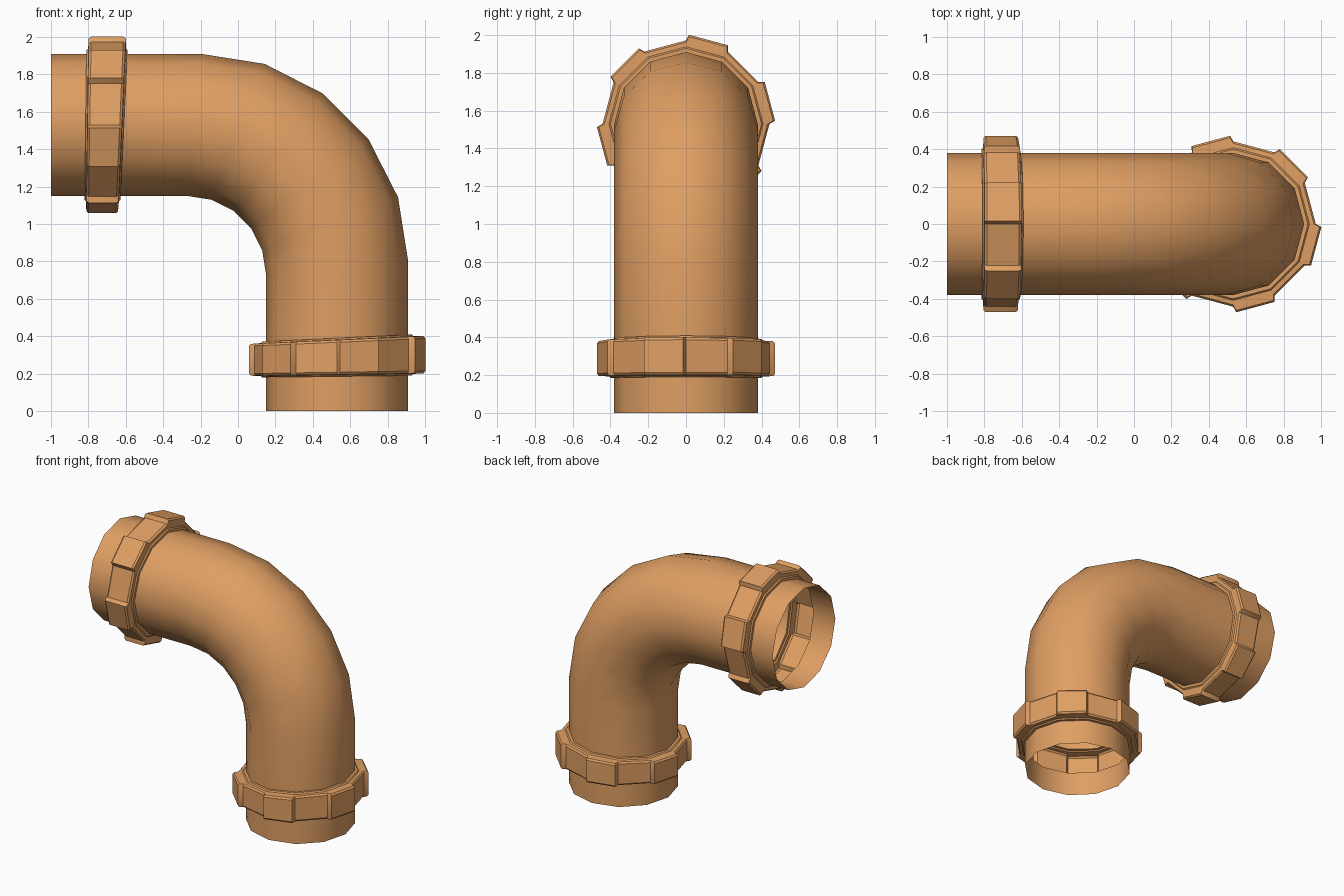
import bpy, bmesh
from math import sin, cos, pi, radians
from mathutils import Vector

cube = bpy.data.objects.get("Cube")
if cube:
    bpy.data.objects.remove(cube, do_unlink=True)

SIDES = 12
R = 0.38            # pipe radius
AXIS = 0.53         # x of the upright leg
TOP_Z, TOP_TILT = 0.39, 0.047       # collar edge towards the bend
LOW_Z, LOW_TILT = 0.185, 0.012      # collar edge towards the open end

clay = bpy.data.materials.new("terracotta")
clay.use_nodes = True
colour = (0.74, 0.345, 0.125, 1)
clay.diffuse_color = colour
clay.node_tree.nodes["Principled BSDF"].inputs["Base Color"].default_value = colour


def swap_ends(p):
    """Half turn that carries the lower end onto the upper end."""
    return Vector((p.z - 1, -p.y, p.x + 1))


def loft(name, rings):
    """Skin a list of closed rings, leaving both ends open."""
    bm = bmesh.new()
    rows = [[bm.verts.new(p) for p in ring] for ring in rings]
    for a, b in zip(rows, rows[1:]):
        n = len(a)
        for k in range(n):
            j = (k + 1) % n
            bm.faces.new((a[k], a[j], b[j], b[k]))
    bmesh.ops.remove_doubles(bm, verts=bm.verts, dist=0.0005)
    bmesh.ops.dissolve_degenerate(bm, edges=bm.edges, dist=0.0005)
    mesh = bpy.data.meshes.new(name)
    bm.to_mesh(mesh)
    bm.free()
    mesh.materials.append(clay)
    obj = bpy.data.objects.new(name, mesh)
    bpy.context.collection.objects.link(obj)
    bpy.ops.object.select_all(action='DESELECT')
    obj.select_set(True)
    bpy.context.view_layer.objects.active = obj
    bpy.ops.object.shade_smooth_by_angle(angle=radians(35))
    return obj


ANGLES = [2 * pi * k / SIDES for k in range(SIDES)]


def leg_ring(z, tilt):
    """Ring around the upright leg, slightly tilted across x."""
    return [Vector((AXIS + R * cos(a), R * sin(a), z + tilt * R * cos(a))) for a in ANGLES]


def bend_ring(turn):
    """Ring in the bend; the outer side turns on a wider arc."""
    ring = []
    for a in ANGLES:
        t = cos(a)
        arc = 0.765 + 0.345 * t
        ring.append(Vector((-0.235 + 0.035 * t + arc * cos(turn), R * sin(a),
                            0.765 + 0.035 * t + arc * sin(turn))))
    return ring


# Main elbow between the two collars
start = leg_ring(TOP_Z, TOP_TILT)
end = [swap_ends(start[-k % SIDES]) for k in range(SIDES)]
bend = [bend_ring(radians(18 * i)) for i in range(6)]
loft("elbow_pipe", [start] + bend + [end])


def collar_rings():
    """Twelve-sided collar whose every second side is a raised grip."""
    # reach: 0 = lip radius given, 1 = full radius of the side less the inset
    profile = [(0, R, 0.0), (0, 0.40, 0.0), (0, 0.408, 0.04), (1, 0.01, 0.05),
               (1, 0.0, 0.11), (1, 0.0, 0.89), (1, 0.01, 0.95), (0, 0.408, 0.96),
               (0, 0.40, 1.0), (0, R, 1.0)]
    rings = []
    for reach, value, h in profile:
        ring = []
        for k in range(SIDES):
            raised = k % 2 == 1
            full = 0.472 if raised else 0.442
            inset = radians(2) if raised and reach else 0
            r = full - value if reach else value
            for a in (ANGLES[k] + inset, ANGLES[k] + 2 * pi / SIDES - inset):
                x = r * cos(a)
                low = LOW_Z + LOW_TILT * x
                top = TOP_Z + TOP_TILT * x
                ring.append(Vector((AXIS + x, r * sin(a), low + (top - low) * h)))
        rings.append(ring)
    return rings


# Collars and open stubs at both ends
collar = collar_rings()
stub = [leg_ring(0, 0), leg_ring(LOW_Z, LOW_TILT)]
for part, rings in (("collar", collar), ("end_stub", stub)):
    loft("lower_" + part, rings)
    loft("upper_" + part, [[swap_ends(p) for p in ring] for ring in rings])
